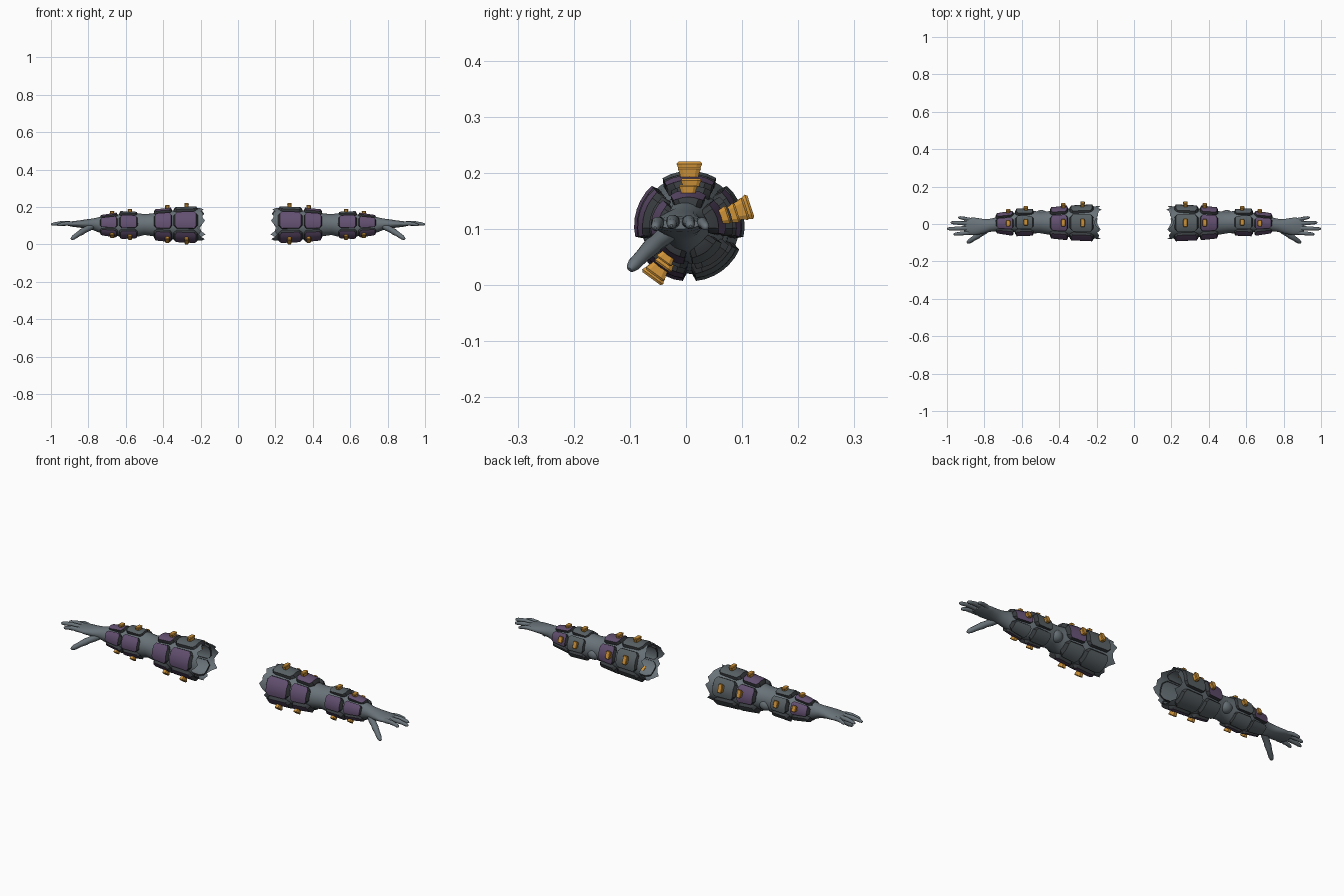
import bpy, bmesh, math, random
from mathutils import Vector

random.seed(4)
if "Cube" in bpy.data.objects:
    bpy.data.objects.remove(bpy.data.objects["Cube"])


def material(name, rgb):
    m = bpy.data.materials.new(name)
    m.use_nodes = True
    m.diffuse_color = (*rgb, 1)
    m.node_tree.nodes["Principled BSDF"].inputs["Base Color"].default_value = (*rgb, 1)
    return m


SKIN = material("slate skin", (.14, .17, .19))
GREY = material("grey plate", (.10, .12, .13))
DARK = material("dark rim", (.04, .045, .05))
PURPLE = material("purple plate", (.125, .08, .165))
ORANGE = material("orange knob", (.62, .29, .04))


def finish(bm, name, mats, smooth=40):
    """Turn a bmesh into an object mirrored to the other arm."""
    bmesh.ops.recalc_face_normals(bm, faces=bm.faces)
    mesh = bpy.data.meshes.new(name)
    bm.to_mesh(mesh)
    bm.free()
    for m in mats:
        mesh.materials.append(m)
    ob = bpy.data.objects.new(name, mesh)
    bpy.context.collection.objects.link(ob)
    mod = ob.modifiers.new("mirror", "MIRROR")
    mod.use_mirror_merge = False
    bpy.ops.object.select_all(action='DESELECT')
    ob.select_set(True)
    bpy.context.view_layer.objects.active = ob
    bpy.ops.object.shade_smooth_by_angle(angle=math.radians(smooth))
    return ob


def tube(name, path, sides, torn=0):
    """Loft ellipses (x, y, z, half width, half height) along a path."""
    bm = bmesh.new()
    pts = [Vector(p[:3]) for p in path]
    rings = []
    for i, p in enumerate(path):
        t = (pts[min(i + 1, len(pts) - 1)] - pts[max(i - 1, 0)]).normalized()
        side = Vector((0, 0, 1)).cross(t).normalized()
        up = t.cross(side)
        ring = []
        for k in range(sides):
            a = math.tau * k / sides
            co = pts[i] + side * math.cos(a) * p[3] + up * math.sin(a) * p[4]
            if torn and i == 0:
                co.x += random.uniform(-torn, torn) * (1 if k % 2 else .3)
            ring.append(bm.verts.new(co))
        rings.append(ring)
    for r, s in zip(rings, rings[1:]):
        for k in range(sides):
            n = (k + 1) % sides
            bm.faces.new((r[k], r[n], s[n], s[k]))
    bm.faces.new(rings[-1])
    if not torn:
        bm.faces.new(rings[0])
    return finish(bm, name, [SKIN])


# Arm and palm in one skin, torn open at the shoulder
tube("arm_and_palm", [
    (.195, .008, .108, .088, .088), (.23, .008, .107, .084, .086),
    (.32, .006, .105, .078, .08), (.40, .006, .104, .072, .073),
    (.46, .006, .105, .062, .06), (.50, .008, .106, .057, .056),
    (.54, .01, .104, .06, .063), (.60, .01, .102, .058, .064),
    (.68, .005, .102, .046, .053), (.74, -.003, .105, .037, .042),
    (.775, -.008, .108, .034, .031), (.81, -.012, .109, .040, .025),
    (.85, -.013, .109, .047, .019), (.89, -.012, .109, .045, .014),
    (.91, -.012, .109, .036, .009)], 28, torn=.024)

# Elbow bump
bm = bmesh.new()
bmesh.ops.create_uvsphere(bm, u_segments=16, v_segments=10, radius=.03)
for v in bm.verts:
    v.co = Vector((.495 + v.co.x * 1.2, .045 + v.co.y, .09 + v.co.z))
finish(bm, "elbow", [SKIN])


# Fingers and thumb
def finger(name, base, tip, r, bend=.006):
    a, b = Vector(base), Vector(tip)
    path = []
    for f, k in ((0, .9), (.2, 1.05), (.42, .9), (.5, 1), (.7, .8), (.88, .75), (.97, .5), (1, .2)):
        p = a.lerp(b, f)
        p.z += bend * math.sin(f * math.pi)
        path.append((*p, r * k, r * k))
    tube(name, path, 10)


finger("index_finger", (.875, -.046, .108), (.965, -.055, .102), .0115)
finger("middle_finger", (.88, -.022, .11), (1.0, -.026, .106), .012)
finger("ring_finger", (.88, .002, .11), (.98, .008, .105), .0115)
finger("little_finger", (.87, .022, .108), (.94, .036, .102), .01)
finger("thumb", (.775, -.022, .1), (.892, -.101, .028), .0165, .004)


def frame(cy, cz, a):
    return lambda x, r, tang=0: Vector((
        x, cy + r * math.cos(a) - tang * math.sin(a), cz + r * math.sin(a) + tang * math.cos(a)))


def plate(name, x0, x1, r0, r1, cy, cz, mid, span, mat):
    """Curved armour panel with clipped corners, a raised face and a dark rim."""
    thick, cols = .014, 8
    outline = [0, .06, .2, .36, .5, .64, .8, .94, 1]
    bm = bmesh.new()
    grid = []
    for i, u in enumerate(outline):
        pos = frame(cy, cz, math.radians(mid + (u - .5) * span))
        clip = .16 if i in (0, cols) else .09 if i in (1, cols - 1) else 0
        row = []
        for j, v in enumerate((0, .07, .35, .65, .93, 1)):
            w = clip + v * (1 - 2 * clip)
            rim = i in (0, cols) or j in (0, 5)
            r = r0 + (r1 - r0) * w - (thick if rim else 0)
            row.append(bm.verts.new(pos(x0 + (x1 - x0) * w, r)))
        grid.append(row)
    for i in range(cols):
        for j in range(5):
            f = bm.faces.new((grid[i][j], grid[i + 1][j], grid[i + 1][j + 1], grid[i][j + 1]))
            f.material_index = int(i in (0, cols - 1) or j in (0, 4))
    edge = [v for v in bm.verts if v.is_boundary]
    # Close the underside down to the skin
    hem = bmesh.ops.extrude_edge_only(bm, edges=[e for e in bm.edges if e.is_boundary])
    for v in (g for g in hem["geom"] if isinstance(g, bmesh.types.BMVert)):
        c = Vector((v.co.x, cy, cz))
        v.co = c + (v.co - c) * .9
    for f in bm.faces:
        if all(v.is_boundary or v in edge for v in f.verts):
            f.material_index = 1
    finish(bm, name, [mat, DARK], 25)


def knob(name, x, r, cy, cz, mid, size):
    """Stubby orange peg that flares outward, with a chamfered cap."""
    pos = frame(cy, cz, math.radians(mid))
    bm = bmesh.new()
    rings = []
    for h, w, l in ((-.012, .6, .8), (.012, .85, .95), (.02, 1, 1), (.024, .85, .8)):
        corners = ((1, .6), (.7, 1), (-.7, 1), (-1, .6), (-1, -.6), (-.7, -1), (.7, -1), (1, -.6))
        rings.append([bm.verts.new(pos(x + sx * l * .012, r + h * size, st * w * .023 * size))
                      for sx, st in corners])
    for a, b in zip(rings, rings[1:]):
        for k in range(8):
            n = (k + 1) % 8
            bm.faces.new((a[k], a[n], b[n], b[k]))
    bm.faces.new(rings[0])
    bm.faces.new(rings[-1])
    finish(bm, name, [ORANGE], 20)


# Five plates round each of four bands; three of them carry knobs
sides = {"top": 90, "back": 18, "under_back": -54, "under_front": -126, "front": 162}
bands = [  # name, x range, radii, centre y and z, knob x, knob size
    ("shoulder", .215, .345, .099, .093, .006, .105, .275, 1),
    ("upper_arm", .352, .45, .093, .083, .006, .104, .378, .9),
    ("forearm", .535, .635, .071, .075, .009, .103, .578, .8),
    ("wrist", .643, .74, .068, .053, .004, .103, .673, .72)]
for band, x0, x1, r0, r1, cy, cz, kx, size in bands:
    outer = band in ("upper_arm", "wrist")
    for side, angle in sides.items():
        if side == "under_back":
            mat = GREY
        elif side in ("front", "under_front") or outer:
            mat = PURPLE
        else:
            mat = GREY
        plate(f"{band}_{side}_plate", x0, x1, r0, r1, cy, cz, angle, 66, mat)
        if side in ("top", "back", "under_front"):
            r = r0 + (r1 - r0) * (kx - x0) / (x1 - x0)
            knob(f"{band}_{side}_knob", kx, r - .005, cy, cz, angle, size)
